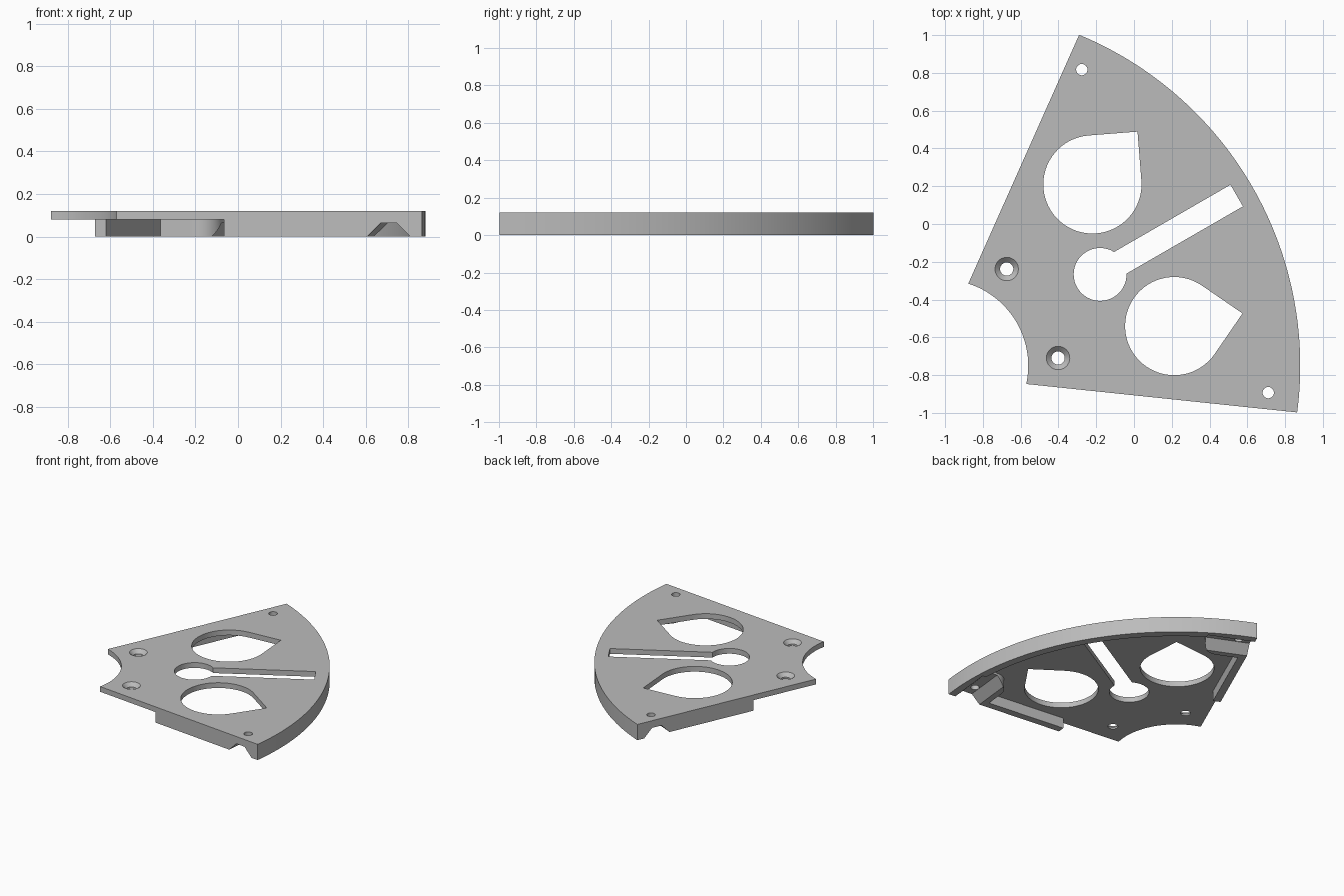
import bpy, bmesh
from math import cos, sin, radians, atan2, hypot
from mathutils import Vector, Matrix

cube = bpy.data.objects.get("Cube")
if cube:
    bpy.data.objects.remove(cube)

grey = bpy.data.materials.new("plain grey")
grey.use_nodes = True
colour = (0.5, 0.5, 0.5, 1)
grey.diffuse_color = colour
grey.node_tree.nodes["Principled BSDF"].inputs["Base Color"].default_value = colour

# The sector is drawn around its arc centre, pointing along +x, then turned into place
PLACE = Matrix.Translation((-1.016, -0.75, 0)) @ Matrix.Rotation(radians(30), 4, 'Z')
R_OUT, R_IN, TOP, UNDER = 1.896, 0.456, 0.12, 0.08
CORNER = Vector((R_OUT * cos(radians(37.5)), R_OUT * sin(radians(37.5))))
INNER = Vector((R_IN * cos(radians(42.3)), R_IN * sin(radians(42.3))))
ALONG = (INNER - CORNER).normalized()
INWARD = Vector((-ALONG.y, ALONG.x))


def arc(r, a0, a1, n, c=(0, 0)):
    """Points on an arc, angles in degrees."""
    return [(c[0] + r * cos(radians(a0 + (a1 - a0) * i / n)),
             c[1] + r * sin(radians(a0 + (a1 - a0) * i / n))) for i in range(n + 1)]


def circle(r, c, n=48):
    return arc(r, 0, 360, n, c)[:-1]


def side(e, n, s):
    """Point e along a straight edge from the outer corner, n inward; s picks the edge."""
    p = CORNER + ALONG * e + INWARD * n
    return (p.x, p.y * s)


def solid(name, low, high):
    """Closed solid between two matching rings of 3D points."""
    bm = bmesh.new()
    a = [bm.verts.new(p) for p in low]
    b = [bm.verts.new(p) for p in high]
    bm.faces.new(a[::-1])
    bm.faces.new(b)
    for i in range(len(a)):
        j = (i + 1) % len(a)
        bm.faces.new((a[i], a[j], b[j], b[i]))
    bmesh.ops.recalc_face_normals(bm, faces=bm.faces)
    bm.transform(PLACE)
    mesh = bpy.data.meshes.new(name)
    bm.to_mesh(mesh)
    bm.free()
    mesh.materials.append(grey)
    ob = bpy.data.objects.new(name, mesh)
    bpy.context.collection.objects.link(ob)
    return ob


def prism(name, pts, z0, z1):
    return solid(name, [(x, y, z0) for x, y in pts], [(x, y, z1) for x, y in pts])


def drill(name, pts):
    return prism(name, pts, -0.1, 0.3)


# Sector plate
plate = prism("sector_plate",
              arc(R_OUT, -37.5, 37.5, 64) + arc(R_IN, 42.3, -42.3, 32), UNDER, TOP)
added, cut = [], []

# Deep rim under the outer arc
end = side(0.06, 0, 1)
end_angle = atan2(end[1], end[0]) * 180 / radians(180)
added.append(prism("outer_rim", arc(R_OUT, -37.5, 37.5, 64)
                   + arc(hypot(*end), end_angle, -end_angle, 64), 0, TOP))

for s in (1, -1):
    # Edge rib with a rounded corner block
    rib = [(0.02, 0), (0.935, 0), (0.935, 0.055), (0.305, 0.055)]
    rib += arc(0.11, 0, 90, 12, (0.195, 0.21)) + [(0.03, 0.32)]
    added.append(prism("edge_rib", [side(e, n, s) for e, n in rib], 0, 0.1))

    # Trapezoid channel through the block
    section = [(0.035, -0.02), (0.28, -0.02), (0.195, 0.065), (0.12, 0.065)]
    cut.append(solid("channel_cutter", *[[(*side(e, n, s), z) for e, z in section]
                                         for n in (-0.1, 0.345)]))

    # Small corner hole
    cut.append(drill("corner_hole_cutter", circle(0.03, side(0.163, 0.088, s), 24)))

    # Countersunk hole near the inner arc
    c = (0.552, 0.272 * s)
    cut.append(drill("screw_hole_cutter", circle(0.035, c, 32)))
    cut.append(solid("countersink_cutter",
                     [(x, y, 0.09) for x, y in circle(0.032, c, 32)],
                     [(x, y, 0.13) for x, y in circle(0.072, c, 32)]))

    # Teardrop window
    c, turn = (1.169, 0.433 * s), 19.5 * s
    tip = arc(0.26 * 2 ** 0.5, turn, turn, 1, c)[:1]
    cut.append(drill("teardrop_cutter", arc(0.26, turn + 45, turn + 315, 48, c) + tip))

# Keyhole slot
cut.append(drill("keyhole_cutter", arc(0.14, 28.1, 331.9, 40, (0.966, 0))
                 + [(1.801, -0.066), (1.801, 0.066)]))

# Join and cut, then bake into one body
for tools, operation in ((added, 'UNION'), (cut, 'DIFFERENCE')):
    for tool in tools:
        mod = plate.modifiers.new(tool.name, 'BOOLEAN')
        mod.operation, mod.solver, mod.object = operation, 'EXACT', tool
        tool.hide_render = True
bpy.context.view_layer.update()
baked = bpy.data.meshes.new_from_object(
    plate.evaluated_get(bpy.context.evaluated_depsgraph_get()))
plate.modifiers.clear()
plate.data = baked
for tool in added + cut:
    bpy.data.objects.remove(tool)

bm = bmesh.new()
bm.from_mesh(baked)
bmesh.ops.remove_doubles(bm, verts=bm.verts, dist=0.0005)
bm.to_mesh(baked)
bm.free()

bpy.ops.object.select_all(action='DESELECT')
plate.select_set(True)
bpy.context.view_layer.objects.active = plate
bpy.ops.object.shade_smooth_by_angle(angle=radians(30))
